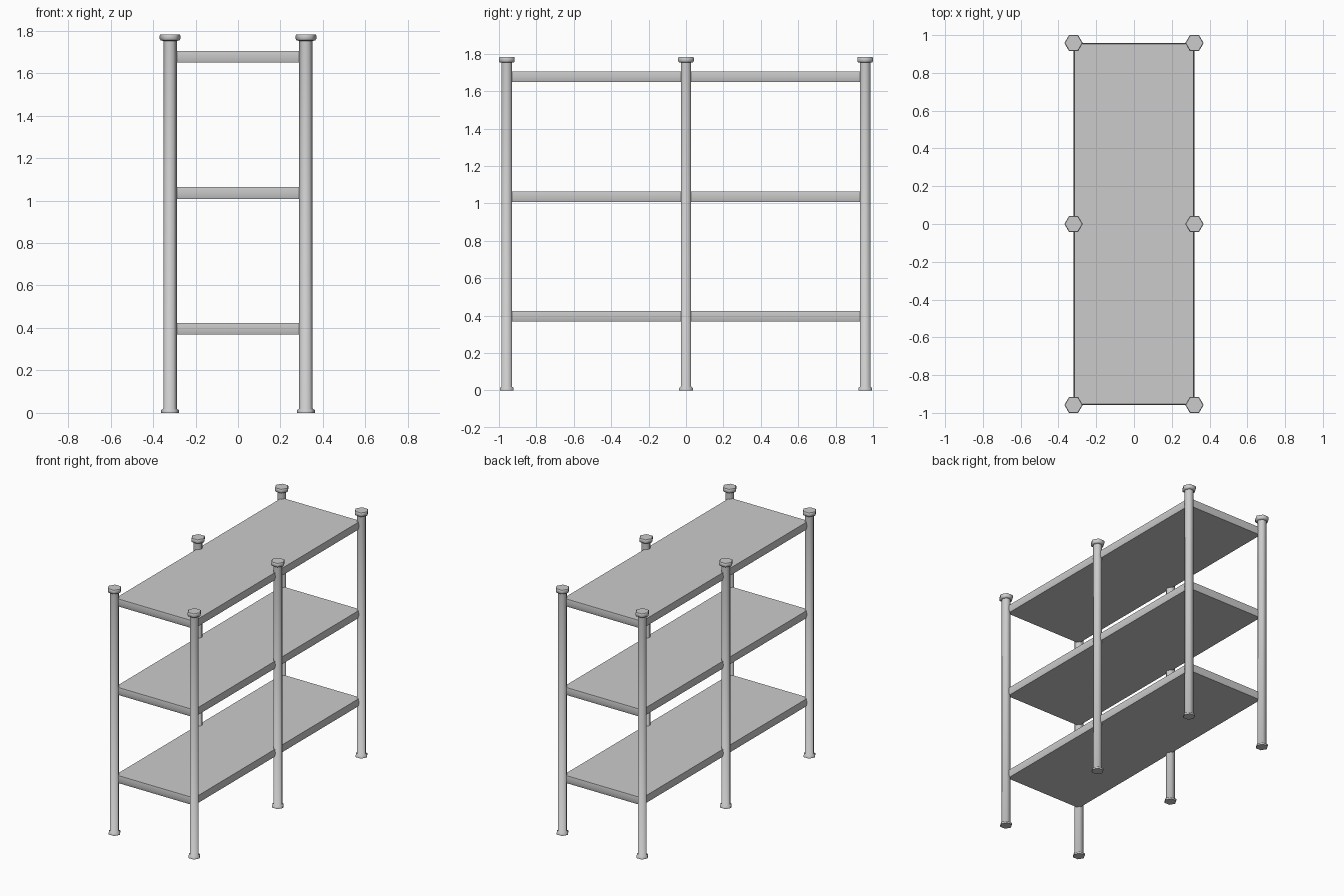
import bpy, bmesh, math

if "Cube" in bpy.data.objects:
    bpy.data.objects.remove(bpy.data.objects["Cube"])

SX, SY = 0.32, 0.958          # post centres, also shelf half sizes


def finish(name, bm, angle):
    bmesh.ops.recalc_face_normals(bm, faces=bm.faces)
    me = bpy.data.meshes.new(name)
    bm.to_mesh(me)
    bm.free()
    ob = bpy.data.objects.new(name, me)
    bpy.context.collection.objects.link(ob)
    bpy.ops.object.select_all(action='DESELECT')
    ob.select_set(True)
    bpy.context.view_layer.objects.active = ob
    bpy.ops.object.shade_smooth_by_angle(angle=math.radians(angle))
    return ob


def loft(bm, rings):
    loops = [[bm.verts.new(p) for p in ring] for ring in rings]
    n = len(loops[0])
    for a, b in zip(loops, loops[1:]):
        for i in range(n):
            j = (i + 1) % n
            bm.faces.new((a[i], a[j], b[j], b[i]))
    bm.faces.new(loops[0][::-1])
    bm.faces.new(loops[-1])


def hex_ring(x, y, r, z):
    return [(x + r * math.cos(i * math.pi / 3), y + r * math.sin(i * math.pi / 3), z)
            for i in range(6)]


def rect_ring(inset, z):
    a, b = SX - inset, SY - inset
    return [(-a, -b, z), (a, -b, z), (a, b, z), (-a, b, z)]


# six-sided posts with a foot and a wider cap
post = [(0.042, 0.0), (0.042, 0.013), (0.032, 0.02), (0.032, 1.752),
        (0.044, 1.754), (0.0485, 1.761), (0.0485, 1.777), (0.045, 1.783)]
for side, x in (("left", -SX), ("right", SX)):
    for place, y in (("front", -SY), ("middle", 0), ("back", SY)):
        bm = bmesh.new()
        loft(bm, [hex_ring(x, y, r, z) for r, z in post])
        finish(f"{place}_{side}_post", bm, 62)

# shelves with a softly peaked edge
for name, z in (("lower_shelf", 0.396), ("middle_shelf", 1.035), ("upper_shelf", 1.677)):
    bm = bmesh.new()
    loft(bm, [rect_ring(0.008, z - 0.028), rect_ring(0, z - 0.003), rect_ring(0.005, z + 0.028)])
    finish(name, bm, 40)
